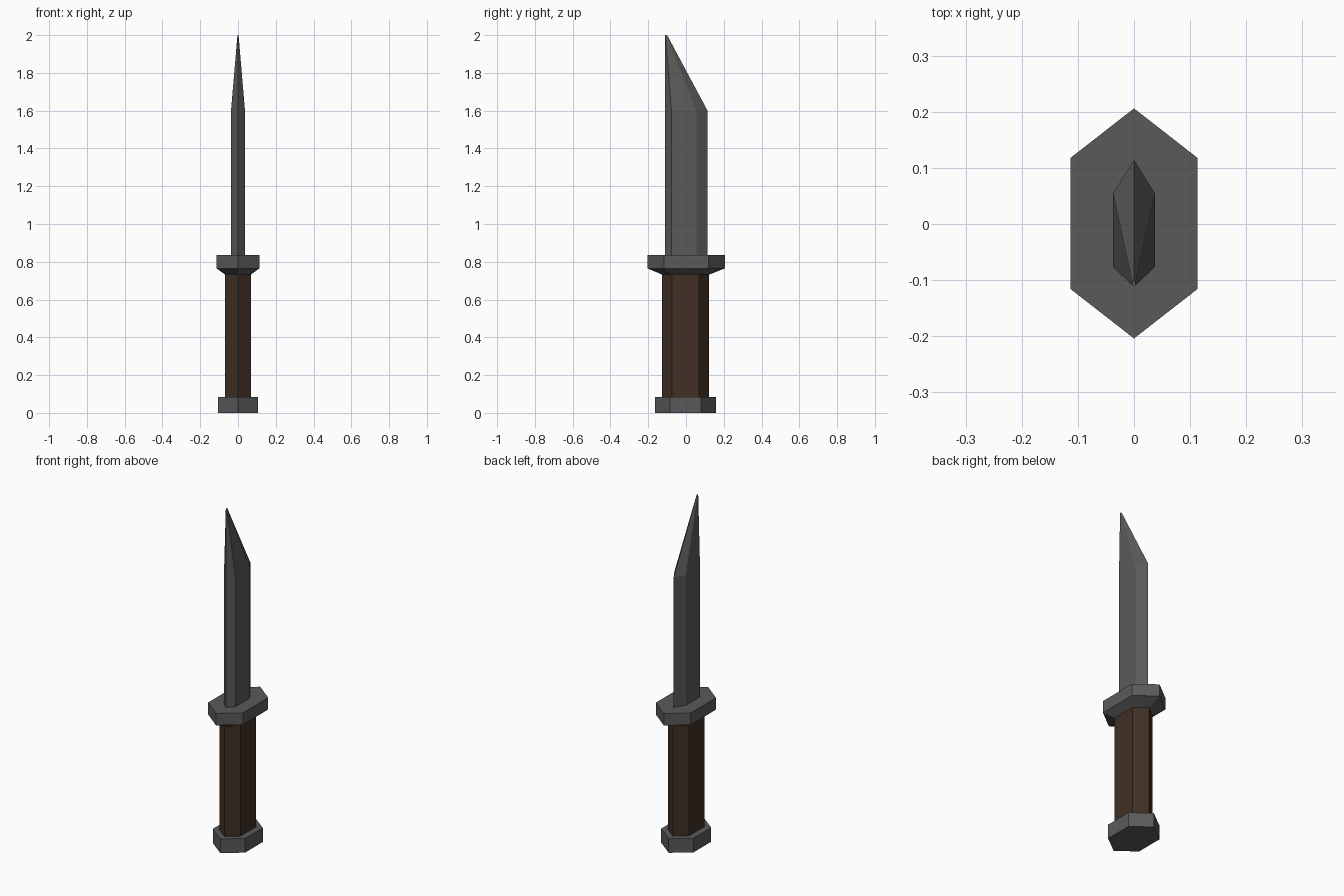
import bpy
import bmesh

if "Cube" in bpy.data.objects:
    bpy.data.objects.remove(bpy.data.objects["Cube"])


def material(name, rgb):
    m = bpy.data.materials.new(name)
    m.diffuse_color = (*rgb, 1.0)
    m.use_nodes = True
    m.node_tree.nodes["Principled BSDF"].inputs["Base Color"].default_value = m.diffuse_color
    return m


steel = material("dark_steel", (0.102, 0.102, 0.102))
wood = material("dark_brown_grip", (0.052, 0.029, 0.018))


def hexagon(half_width, y_front, y_front_corner, y_back_corner, y_back):
    """Long hexagon with points at the front and back, counter-clockwise."""
    w = half_width
    return [(0, y_front), (w, y_front_corner), (w, y_back_corner),
            (0, y_back), (-w, y_back_corner), (-w, y_front_corner)]


def loft(name, sections, mat):
    """Closed flat-shaded solid through a list of (z, outline) sections."""
    bm = bmesh.new()
    rings = [[bm.verts.new((x, y, z)) for x, y in outline]
             for z, outline in sections]
    for low, high in zip(rings, rings[1:]):
        for i in range(6):
            j = (i + 1) % 6
            bm.faces.new((low[i], low[j], high[j], high[i]))
    bm.faces.new(rings[0][::-1])
    bm.faces.new(rings[-1])
    bmesh.ops.recalc_face_normals(bm, faces=bm.faces)
    mesh = bpy.data.meshes.new(name)
    bm.to_mesh(mesh)
    bm.free()
    mesh.materials.append(mat)
    obj = bpy.data.objects.new(name, mesh)
    bpy.context.collection.objects.link(obj)
    return obj


pommel_outline = hexagon(0.105, -0.164, -0.084, 0.080, 0.160)
grip_outline = hexagon(0.068, -0.126, -0.075, 0.069, 0.122)
guard_outline = hexagon(0.113, -0.204, -0.116, 0.118, 0.206)
blade_outline = hexagon(0.037, -0.112, -0.077, 0.055, 0.114)
tip_outline = hexagon(0.003, -0.112, -0.109, -0.103, -0.100)

# Pommel and grip
loft("pommel", [(0, pommel_outline), (0.083, pommel_outline)], steel)
loft("grip", [(0.083, grip_outline), (0.732, grip_outline)], wood)

# Guard, tapering down to the grip
loft("guard", [(0.732, grip_outline), (0.765, guard_outline),
               (0.835, guard_outline)], steel)

# Blade with slanted point
loft("blade", [(0.835, blade_outline), (1.6, blade_outline),
               (2.0, tip_outline)], steel)
